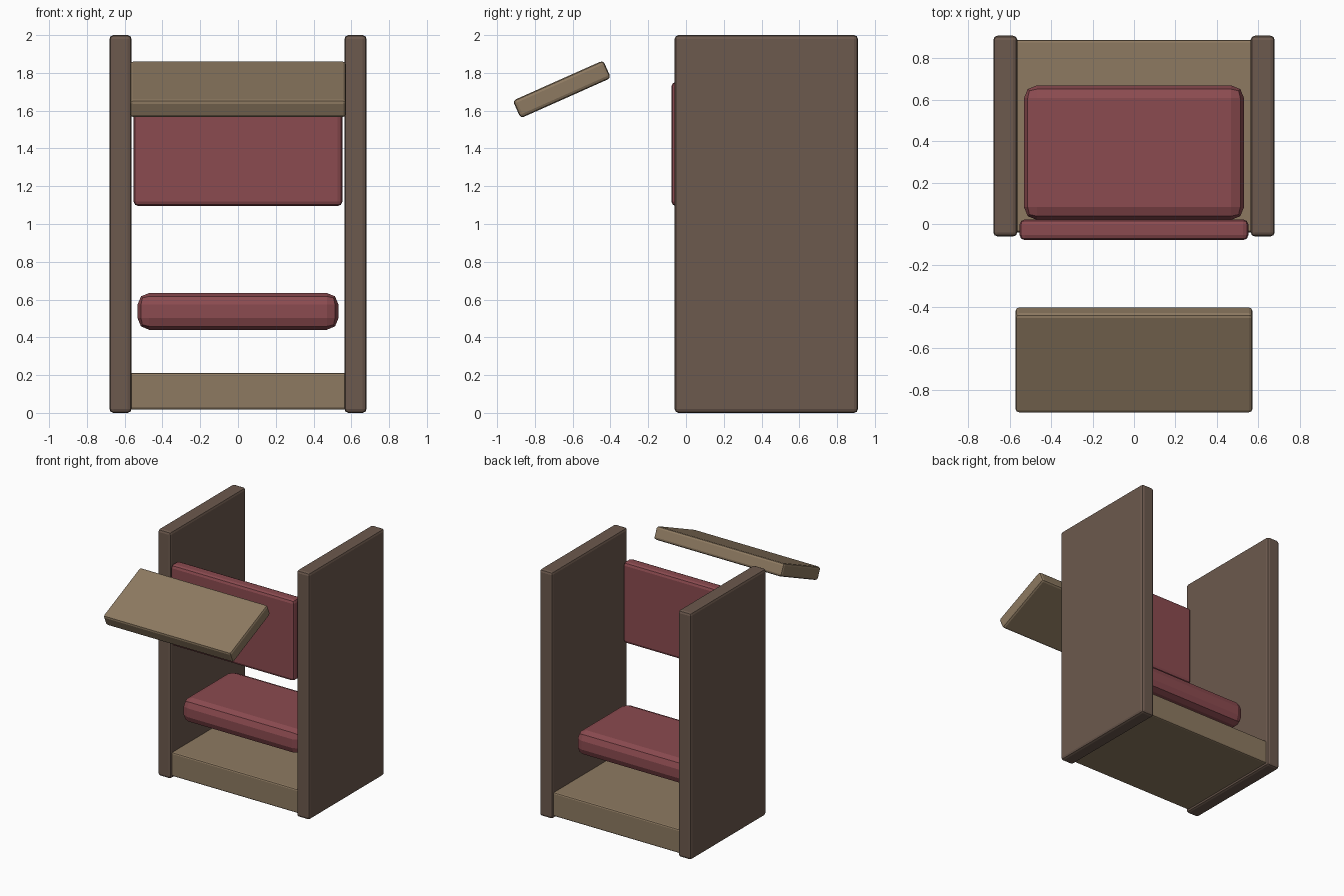
import bpy
import bmesh
from math import radians
from mathutils import Vector, Matrix

if "Cube" in bpy.data.objects:
    bpy.data.objects.remove(bpy.data.objects["Cube"])


def material(name, rgb):
    m = bpy.data.materials.new(name)
    m.diffuse_color = (*rgb, 1)
    m.use_nodes = True
    m.node_tree.nodes["Principled BSDF"].inputs["Base Color"].default_value = m.diffuse_color
    return m


dark_wood = material("dark_wood", (0.15, 0.10, 0.075))
light_wood = material("light_wood", (0.27, 0.195, 0.12))
red_fabric = material("red_fabric", (0.26, 0.07, 0.08))


def box(name, lo, hi, bevel, mat, tilt=0):
    """Bevelled flat-shaded box spanning lo..hi, tilted about x at its centre."""
    lo, hi = Vector(lo), Vector(hi)
    bm = bmesh.new()
    bmesh.ops.create_cube(bm, size=1, matrix=Matrix.Diagonal((*(hi - lo), 1)))
    bmesh.ops.bevel(bm, geom=bm.edges[:], offset=bevel, segments=2,
                    profile=0.5, affect='EDGES')
    mesh = bpy.data.meshes.new(name)
    bm.to_mesh(mesh)
    bm.free()
    mesh.materials.append(mat)
    obj = bpy.data.objects.new(name, mesh)
    obj.location = (lo + hi) / 2
    obj.rotation_euler.x = radians(tilt)
    bpy.context.collection.objects.link(obj)
    return obj


# Side panels
for side, x in (("left", -0.622), ("right", 0.622)):
    box(f"{side}_side_panel", (x - 0.058, -0.06, 0), (x + 0.058, 0.91, 2),
        0.02, dark_wood)

# Floor between the panels
box("base", (-0.575, -0.04, 0.018), (0.575, 0.89, 0.212), 0.012, light_wood)

# Cushions
box("seat_cushion", (-0.532, 0.02, 0.44), (0.532, 0.67, 0.635), 0.062, red_fabric)
box("backrest", (-0.553, -0.078, 1.095), (0.553, 0.022, 1.752), 0.025, red_fabric)

# Tilted board floating in front
box("tilted_board", (-0.573, -0.919, 1.662), (0.573, -0.395, 1.764),
    0.018, light_wood, tilt=24)
